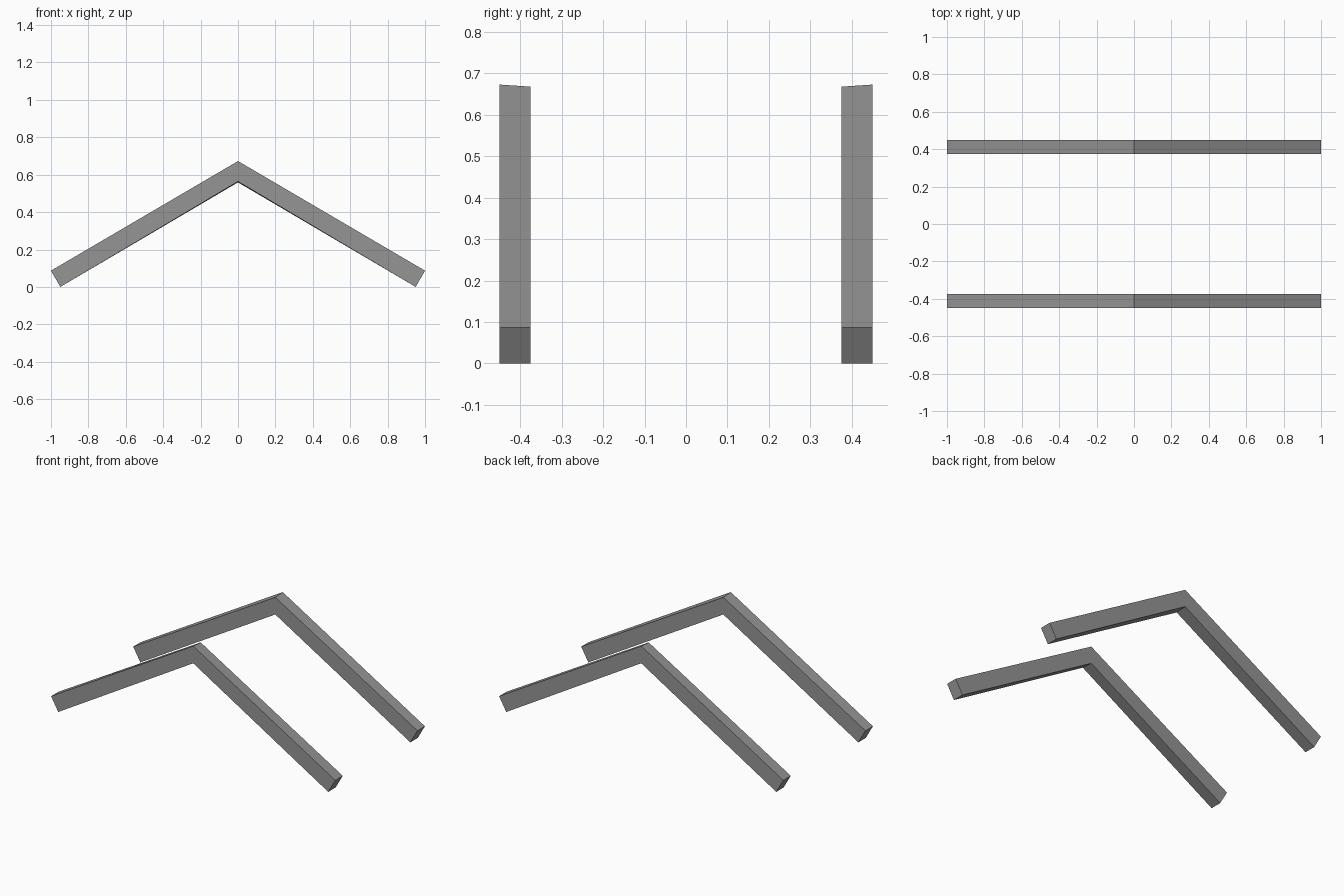
import bpy
import bmesh

cube = bpy.data.objects.get("Cube")
if cube:
    bpy.data.objects.remove(cube, do_unlink=True)

grey = bpy.data.materials.new("mid_grey")
grey.use_nodes = True
colour = (0.3, 0.3, 0.3, 1)
grey.diffuse_color = colour
grey.node_tree.nodes["Principled BSDF"].inputs["Base Color"].default_value = colour

OUTER_Y, INNER_Y = 0.45, 0.375
APEX_DROP = 0.005  # the ridge sits slightly lower on the inner face


def chevron(drop):
    """Outline of one bent beam, with its ridge lowered by drop."""
    return [(-1, 0.087), (-0.95, 0), (0, 0.564 - drop),
            (0.95, 0), (1, 0.087), (0, 0.673 - drop)]


def gable_beam(name, side):
    bm = bmesh.new()
    outer = [bm.verts.new((x, side * OUTER_Y, z)) for x, z in chevron(0)]
    inner = [bm.verts.new((x, side * INNER_Y, z)) for x, z in chevron(APEX_DROP)]
    # Side faces, split at the ridge so each arm is a clean quad
    for ring in (outer, inner):
        a, b, low, c, d, top = ring
        bm.faces.new((a, b, low, top))
        bm.faces.new((top, low, c, d))
    # Top, underside and end faces
    for i in range(len(outer)):
        j = (i + 1) % len(outer)
        bm.faces.new((outer[i], outer[j], inner[j], inner[i]))
    bmesh.ops.recalc_face_normals(bm, faces=bm.faces)
    mesh = bpy.data.meshes.new(name)
    bm.to_mesh(mesh)
    bm.free()
    mesh.materials.append(grey)
    bpy.context.collection.objects.link(bpy.data.objects.new(name, mesh))


# Matching front and back beams
gable_beam("front_gable_beam", -1)
gable_beam("back_gable_beam", 1)
